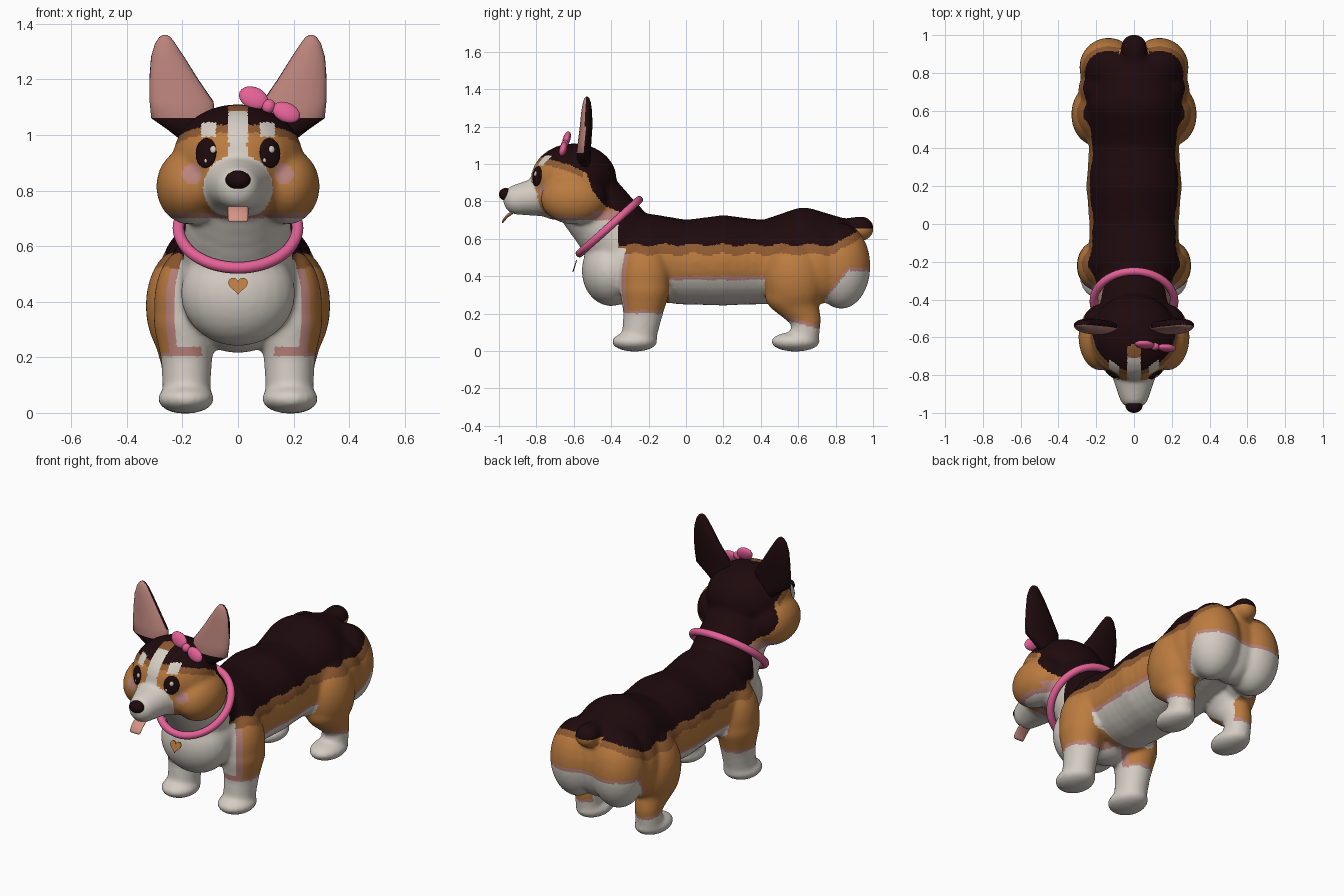
import bpy, bmesh, math
from mathutils import Matrix, Vector
from mathutils.bvhtree import BVHTree

cube = bpy.data.objects.get("Cube")
if cube:
    bpy.data.objects.remove(cube)


def material(name, r, g, b):
    m = bpy.data.materials.new(name)
    m.use_nodes = True
    m.diffuse_color = (r, g, b, 1)
    bsdf = next(n for n in m.node_tree.nodes if n.type == 'BSDF_PRINCIPLED')
    bsdf.inputs["Base Color"].default_value = (r, g, b, 1)
    bsdf.inputs["Roughness"].default_value = 0.8
    return m


cream = material("cream fur", .66, .61, .55)
tan = material("tan fur", .5, .2, .05)
dark = material("dark brown fur", .013, .003, .004)
brown = material("mid brown fur", .27, .1, .03)
dusty = material("dusty pink", .5, .23, .2)
pink = material("bright pink", .78, .12, .31)
salmon = material("tongue pink", .66, .29, .23)
FUR = [cream, tan, dark, brown, dusty]
CREAM, TAN, DARK, BROWN, DUSTY = range(5)


def add_object(name, mesh, mats):
    mesh.shade_smooth()
    for m in mats:
        mesh.materials.append(m)
    obj = bpy.data.objects.new(name, mesh)
    bpy.context.collection.objects.link(obj)
    return obj


def finish(name, bm, mats):
    mesh = bpy.data.meshes.new(name)
    bmesh.ops.recalc_face_normals(bm, faces=bm.faces)
    bm.to_mesh(mesh)
    bm.free()
    return add_object(name, mesh, mats)


# One unit sphere, reused for every rounded volume
ball = bmesh.new()
bmesh.ops.create_uvsphere(ball, u_segments=24, v_segments=14, radius=1)
BALL_VERTS = [v.co.copy() for v in ball.verts]
BALL_FACES = [[v.index for v in f.verts] for f in ball.faces]
ball.free()


def blob(pos, radii, rot=Matrix()):
    return Matrix.Translation(pos) @ rot @ Matrix.Diagonal((*radii, 1))


def build_blobs(name, blobs, mats):
    verts, faces = [], []
    for mat in blobs:
        start = len(verts)
        verts += [mat @ v for v in BALL_VERTS]
        faces += [[start + i for i in f] for f in BALL_FACES]
    mesh = bpy.data.meshes.new(name)
    mesh.from_pydata(verts, [], faces)
    return add_object(name, mesh, mats)


def pair(pos, radii):
    return [blob((s * pos[0], pos[1], pos[2]), radii) for s in (-1, 1)]


def limb(points, sides=(1,), steps=6):
    # Chain of ellipsoids; each point is (x, y, z, rx, ry, rz)
    chain = []
    for s in sides:
        for a, b in zip(points, points[1:]):
            for i in range(steps + 1):
                t = i / steps
                v = [p + (q - p) * t * t * (3 - 2 * t) for p, q in zip(a, b)]
                chain.append(blob((s * v[0], v[1], v[2]), v[3:]))
    return chain


def loft(name, sections, mats, n=24):
    # Stack of horizontal ellipses; each section is (x, y, z, rx, ry)
    bm = bmesh.new()
    rings = []
    for x, y, z, rx, ry in sections:
        rings.append([bm.verts.new((x + rx * math.cos(t), y + ry * math.sin(t), z))
                      for t in (math.tau * i / n for i in range(n))])
    for a, b in zip(rings, rings[1:]):
        for i in range(n):
            j = (i + 1) % n
            bm.faces.new((a[i], a[j], b[j], b[i]))
    bm.faces.new(rings[0])
    bm.faces.new(rings[-1])
    return finish(name, bm, mats)


# Torso, neck and chest volumes
both = (-1, 1)
torso = limb([(0, -.33, .46, .21, .19, .21), (0, -.2, .5, .245, .18, .235),
              (0, 0, .475, .238, .14, .228), (0, .2, .485, .255, .15, .243),
              (0, .42, .475, .24, .14, .226), (0, .63, .53, .255, .2, .238),
              (0, .8, .52, .22, .14, .2)])
torso += [blob((0, -.4, .43), (.207, .158, .19)), blob((0, -.24, .34), (.16, .13, .125))]
torso += limb([(0, -.34, .58, .2, .2, .2), (0, -.5, .78, .185, .185, .185)])
# Legs, haunches and tail
legs = pair((.19, -.22, .39), (.113, .135, .2)) + pair((.187, -.275, .05), (.103, .123, .053))
legs += limb([(.19, -.22, .33, .115, .135, .12), (.185, -.23, .2, .093, .105, .09),
              (.185, -.25, .08, .087, .095, .07)], both)
legs += pair((.2, .58, .385), (.133, .168, .21)) + pair((.195, .585, .05), (.094, .132, .053))
legs += limb([(.2, .56, .3, .11, .14, .11), (.2, .645, .17, .075, .078, .07),
              (.2, .635, .08, .073, .078, .06)], both)
rump = pair((.135, .83, .455), (.155, .157, .23)) + pair((.17, .71, .45), (.125, .13, .2))
rump.append(blob((0, .82, .46), (.15, .135, .21)))
rump += limb([(0, .85, .65, .06, .06, .06), (0, .935, .655, .07, .07, .067)])
# Head volumes
head = pair((.175, -.6, .815), (.12, .178, .138))
head += [blob((0, -.6, .92), (.235, .23, .191)), blob((0, -.68, .82), (.19, .15, .12))]
head += limb([(0, -.76, .83, .13, .1, .11), (0, -.9, .81, .082, .079, .082)])
skin = build_blobs("body", torso + legs + rump + head, [])

# Fuse the volumes into one smooth skin
remesh = skin.modifiers.new("fuse", 'REMESH')
remesh.mode = 'VOXEL'
remesh.voxel_size = .0105
smooth = skin.modifiers.new("soften", 'SMOOTH')
smooth.factor = .5
smooth.iterations = 18
bpy.context.view_layer.update()
deps = bpy.context.evaluated_depsgraph_get()
mesh = bpy.data.meshes.new_from_object(skin.evaluated_get(deps))
skin.modifiers.clear()
skin.data = mesh
mesh.shade_smooth()
mesh.materials.clear()
for m in FUR:
    mesh.materials.append(m)

CAP = [(-.8, 1.045), (-.62, .995), (-.53, .95), (-.5, .86), (-.44, .78), (-.3, .72)]


def cap_line(y):
    for (y0, z0), (y1, z1) in zip(CAP, CAP[1:]):
        if y < y1:
            return z0 + (z1 - z0) * max(0, (y - y0) / (y1 - y0))
    return CAP[-1][1]


def head_colour(ax, y, z):
    if max(abs(ax - .105), abs(z - 1.02)) < .026 and y < -.6:
        return CREAM
    if ax < .032 and y < -.64 and z > .88:
        return CREAM if y < -.71 else BROWN
    if y < -.72 and math.hypot(ax / .125, (z - .81) / .12) < 1:
        return CREAM
    edge = cap_line(y)
    if z > edge:
        return DARK
    if z < .7 and y < -.4:
        return CREAM
    if z < .72 and y < -.4 or z < .75 and y > -.5:
        return DUSTY
    if y < -.66 and math.hypot(ax - .165, z - .86) < .035:
        return DUSTY
    return BROWN if z > edge - .035 and y < -.55 else TAN


def body_colour(ax, y, z):
    if y > .89 and z > .6 and ax < .08:
        return DARK if z > .655 else TAN
    front = y + ax - .22
    if y < -.36 or (front < -.335 and z < .55 and not (.2 < z < .24 and ax > .13)):
        return CREAM
    top = .568 + .007 * math.sin(y * 40) + max(0, y - .8) * .7
    if z > top:
        return DARK
    if z > top - .05:
        return BROWN
    if y < -.09:
        low = .2
    elif y < .42:
        low = .38
    elif y < .74:
        low = .19 - .28 * (y - .45)
    else:
        low = .27 + .16 * min(1, (y - .74) / .13)
    if ax < .14 and y > -.09:
        low = max(low, .38)
    if z < low:
        return CREAM
    return DUSTY if z < low + .02 or front < -.285 else TAN


for p in mesh.polygons:
    x, y, z = p.center
    ahead = -(y + .41) * .67 + (z - .665) * .74
    p.material_index = (head_colour if ahead > 0 else body_colour)(abs(x), y, z)

# Eyes with highlights, set on the face surface
tree = BVHTree.FromPolygons([v.co for v in mesh.vertices],
                            [tuple(p.vertices) for p in mesh.polygons])


def face_plate(name, x, z, rx, rz, depth, lift, mat):
    hit, normal, _, _ = tree.ray_cast(Vector((x, -2, z)), Vector((0, 1, 0)))
    rot = Vector((0, -1, 0)).rotation_difference(normal).to_matrix().to_4x4()
    build_blobs(name, [blob(hit + normal * lift, (rx, depth, rz), rot)], [mat])


for side, s in (("right", -1), ("left", 1)):
    face_plate(side + "_eye", s * .115, .935, .043, .054, .012, 0, dark)
    shift = .015 + s * .1
    face_plate(side + "_eye_highlight", shift, .946, .012, .013, .005, .012, cream)
    face_plate(side + "_eye_glint", shift - .025, .907, .007, .008, .005, .01, cream)

# Nose and tongue
build_blobs("nose", [blob((0, -.963, .838), (.045, .037, .034))], [dark])
loft("tongue", [(0, -.87, .757, .03, .02), (0, -.935, .738, .037, .016),
                (0, -.962, .715, .037, .01), (0, -.978, .694, .036, .007),
                (0, -.981, .686, .03, .004)], [salmon])

# Ears, pink inside and dark outside
EAR = [(.16, -.54, .97, .03, .025), (.18, -.545, 1.02, .075, .035),
       (.197, -.547, 1.06, .115, .038), (.203, -.542, 1.12, .115, .036),
       (.231, -.534, 1.2, .088, .034), (.253, -.531, 1.28, .06, .029),
       (.262, -.53, 1.33, .036, .021), (.263, -.53, 1.352, .02, .013),
       (.263, -.53, 1.36, .006, .004)]
for side, s in (("right", -1), ("left", 1)):
    ear = loft(side + "_ear", [(s * e[0], *e[1:]) for e in EAR], [dark, dusty])
    for p in ear.data.polygons:
        p.material_index = int(p.normal.y < -.3 and p.center.z > 1.05)

# Collar
bpy.ops.mesh.primitive_torus_add(major_radius=.214, minor_radius=.021, major_segments=64,
                                 minor_segments=14, location=(0, -.41, .665),
                                 rotation=(math.radians(42), 0, 0))
collar = bpy.context.object
collar.name = "collar"
collar.data.materials.append(pink)
bpy.ops.object.shade_smooth()

# Heart tag
bm = bmesh.new()
outline = []
for i in range(40):
    t = math.tau * i / 40
    h = 13 * math.cos(t) - 5 * math.cos(2 * t) - 2 * math.cos(3 * t) - math.cos(4 * t)
    outline.append(bm.verts.new((.0022 * 16 * math.sin(t) ** 3, .0007 * h, .0022 * h)))
face = bm.faces.new(outline)
ext = bmesh.ops.extrude_face_region(bm, geom=[face])
bmesh.ops.translate(bm, vec=(0, .006, 0),
                    verts=[g for g in ext["geom"] if isinstance(g, bmesh.types.BMVert)])
bmesh.ops.translate(bm, vec=(0, -.596, .46), verts=bm.verts)
finish("heart_tag", bm, [tan]).data.shade_flat()

# Bow: two loops and a knot
tilt = Matrix.Rotation(-.3, 4, 'X') @ Matrix.Rotation(.45, 4, 'Y')
for name, x, z, rx, rz in (("bow_right_loop", .056, 1.133, .055, .04), ("bow_knot", .11, 1.103, .024, .026),
                           ("bow_left_loop", .173, 1.081, .053, .036)):
    build_blobs(name, [blob((x, -.65 + .35 * (z - 1.1), z), (rx, .02, rz), tilt)], [pink])
